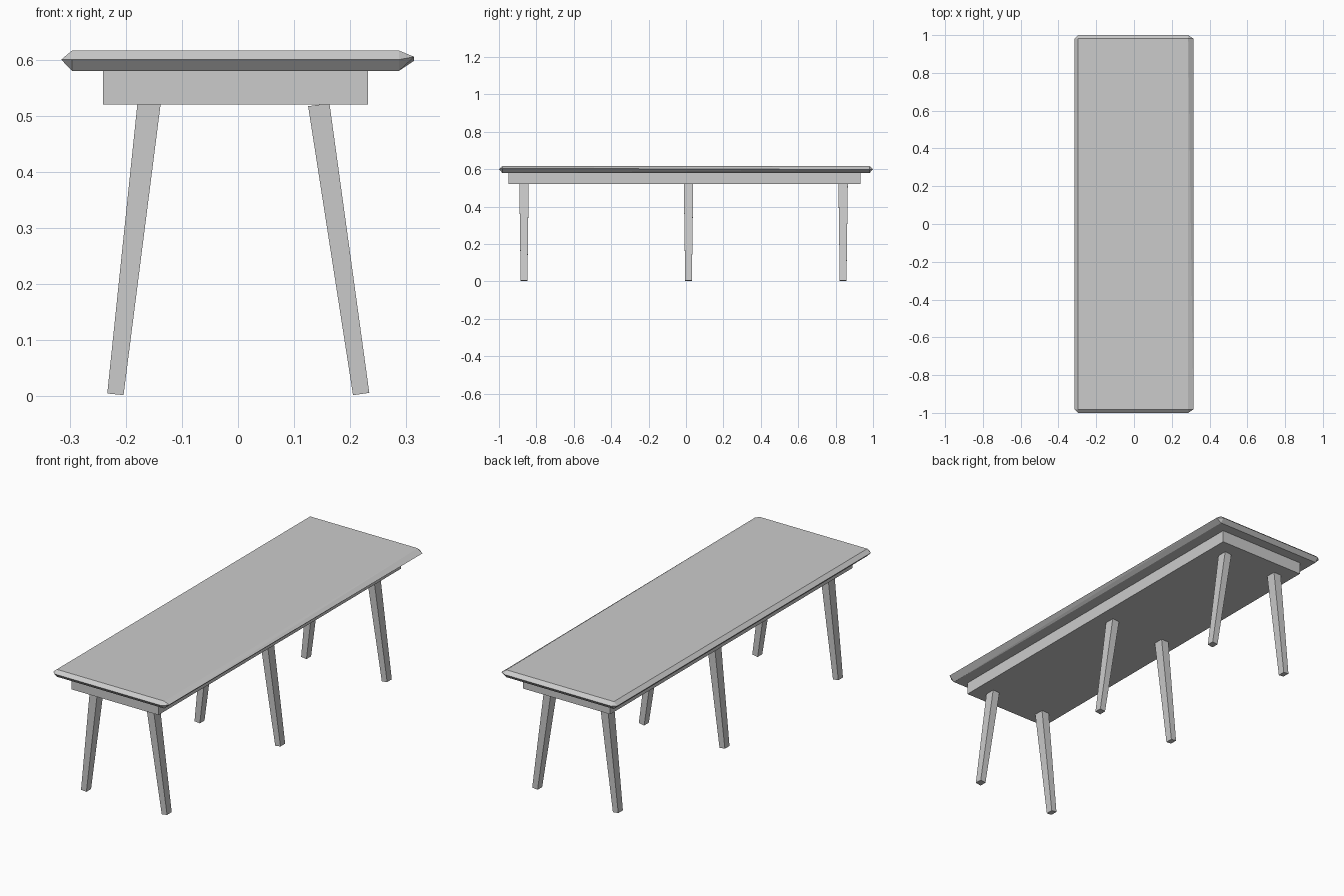
import bpy, bmesh

if "Cube" in bpy.data.objects:
    bpy.data.objects.remove(bpy.data.objects["Cube"])


def make_object(name, bm):
    bmesh.ops.recalc_face_normals(bm, faces=bm.faces)
    mesh = bpy.data.meshes.new(name)
    bm.to_mesh(mesh)
    bm.free()
    obj = bpy.data.objects.new(name, mesh)
    bpy.context.collection.objects.link(obj)
    return obj


def hull_object(name, points):
    """Convex solid through the given points, with flat regions merged."""
    bm = bmesh.new()
    verts = [bm.verts.new(p) for p in points]
    bmesh.ops.convex_hull(bm, input=verts)
    bmesh.ops.dissolve_limit(bm, angle_limit=0.01, verts=bm.verts, edges=bm.edges)
    return make_object(name, bm)


def rect(x0, x1, y0, y1, z0, z1=None):
    """Rectangle corners; z runs from z0 at x0 to z1 at x1."""
    z1 = z0 if z1 is None else z1
    return [(x, y, z) for x, z in ((x0, z0), (x1, z1)) for y in (y0, y1)]


# Table top: flat top and bottom with a pointed edge all round
X0, X1, Y = -0.296, 0.287, 0.982
top = rect(X0, X1, -Y, Y, 0.616) + rect(X0, X1, -Y, Y, 0.58)
top += rect(X0, X1, -1.0, 1.0, 0.60)
top += [(-0.315, -Y, 0.60), (-0.315, Y, 0.60), (0.314, -Y, 0.605), (0.314, Y, 0.598)]
hull_object("table_top", top)

# Apron block under the top
hull_object("apron", rect(-0.241, 0.232, -0.948, 0.932, 0.52)
            + rect(-0.241, 0.232, -0.948, 0.932, 0.58))

# Three pairs of splayed, tapered legs
for place, y in (("front", -0.866), ("middle", 0.0135), ("back", 0.84)):
    hull_object(place + "_left_leg",
                rect(-0.179, -0.138, y - 0.025, y + 0.025, 0.524, 0.520)
                + rect(-0.233, -0.204, y - 0.018, y + 0.018, 0.005, 0.002))
    hull_object(place + "_right_leg",
                rect(0.125, 0.163, y - 0.025, y + 0.025, 0.517, 0.522)
                + rect(0.205, 0.234, y - 0.018, y + 0.018, 0.002, 0.006))
